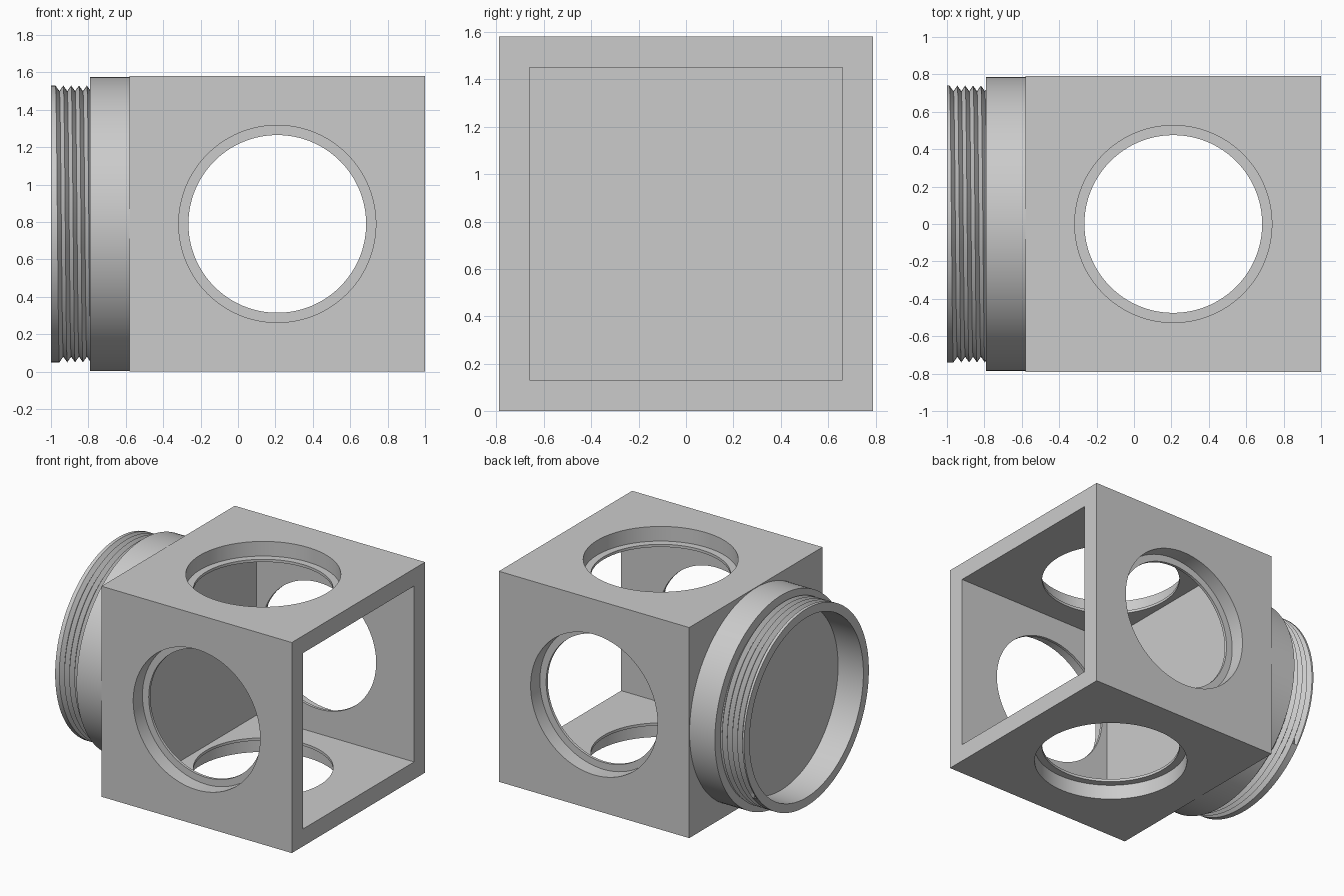
import bpy, bmesh, math
from mathutils import Matrix, Vector

cube = bpy.data.objects.get("Cube")
if cube:
    bpy.data.objects.remove(cube, do_unlink=True)

gray = bpy.data.materials.new("plain gray")
gray.use_nodes = True
gray.diffuse_color = (0.6, 0.6, 0.6, 1)
gray.node_tree.nodes["Principled BSDF"].inputs["Base Color"].default_value = (0.6, 0.6, 0.6, 1)

HALF, MID, SIDES = 0.79, 0.21, 128
CENTRE = Vector((MID, 0, HALF))


def add_object(name, bm):
    bmesh.ops.recalc_face_normals(bm, faces=bm.faces)
    mesh = bpy.data.meshes.new(name)
    bm.to_mesh(mesh)
    bm.free()
    mesh.materials.append(gray)
    obj = bpy.data.objects.new(name, mesh)
    bpy.context.collection.objects.link(obj)
    return obj


def box(name, lo, hi):
    lo, hi = Vector(lo), Vector(hi)
    bm = bmesh.new()
    bmesh.ops.create_cube(bm, size=1, matrix=Matrix.Translation((lo + hi) / 2) @ Matrix.Diagonal((hi - lo).to_4d()))
    return add_object(name, bm)


def cylinder(name, radius, depth, centre, axis):
    bm = bmesh.new()
    turn = Vector((0, 0, 1)).rotation_difference(Vector(axis)).to_matrix().to_4x4()
    bmesh.ops.create_cone(bm, cap_ends=True, segments=SIDES, radius1=radius, radius2=radius,
                          depth=depth, matrix=Matrix.Translation(centre) @ turn)
    return add_object(name, bm)


def cut(target, cutter):
    cutter.hide_render = True
    mod = target.modifiers.new("cut", 'BOOLEAN')
    mod.operation, mod.solver, mod.object = 'DIFFERENCE', 'EXACT', cutter
    bpy.context.view_layer.objects.active = target
    bpy.ops.object.modifier_apply(modifier=mod.name)
    bpy.data.objects.remove(cutter, do_unlink=True)


def smooth(obj):
    bpy.ops.object.select_all(action='DESELECT')
    obj.select_set(True)
    bpy.context.view_layer.objects.active = obj
    bpy.ops.object.shade_smooth_by_angle(angle=math.radians(25))


# Hollow cube body, open on one side, with a stepped port in each of four walls
body = box("cube_body", (MID - HALF, -HALF, 0), (MID + HALF, HALF, 2 * HALF))
cut(body, box("cavity_cutter", (-0.31, -0.66, 0.13), (1.2, 0.66, 1.45)))
for axis in (Vector((0, 1, 0)), Vector((0, 0, 1))):
    cut(body, cylinder("port_cutter", 0.475, 3, CENTRE, axis))
    for side in (-1, 1):
        # Outer recess leaves a thin lip at the inside of the wall
        cut(body, cylinder("recess_cutter", 0.527, 0.22, CENTRE + axis * HALF * side, axis))
smooth(body)

# Round collar whose outer cap is also the floor of the neck
smooth(cylinder("collar", 0.786, 0.22, (-0.68, 0, HALF), (1, 0, 0)))

# Threaded neck: helical V grooves outside, plain bore inside
FRONT, BACK, PITCH = -1.0, -0.785, 0.042
CREST, ROOT, BORE = 0.74, 0.71, 0.675


def thread_radius(x, start):
    if x < -0.97:
        return CREST
    phase = abs(((x - start) / PITCH) % 1 - 0.5) * 2
    return CREST - (CREST - ROOT) * phase


bm = bmesh.new()
rings = []
for i in range(SIDES + 1):
    angle = math.tau * i / SIDES
    start = -0.955 + PITCH * (angle / math.tau - 0.25)
    section = [(BACK, BORE), (FRONT, BORE)]
    for k in range(-6, 14):
        x = min(max(start + k * PITCH / 2, FRONT), BACK)
        section.append((x, thread_radius(x, start)))
    rings.append([bm.verts.new((x, r * math.cos(angle), HALF + r * math.sin(angle))) for x, r in section])
for a, b in zip(rings, rings[1:]):
    for j in range(len(a)):
        n = (j + 1) % len(a)
        bm.faces.new((a[j], a[n], b[n], b[j]))
bmesh.ops.remove_doubles(bm, verts=bm.verts, dist=0.0002)
bmesh.ops.dissolve_degenerate(bm, dist=0.0001, edges=bm.edges)
smooth(add_object("threaded_neck", bm))
